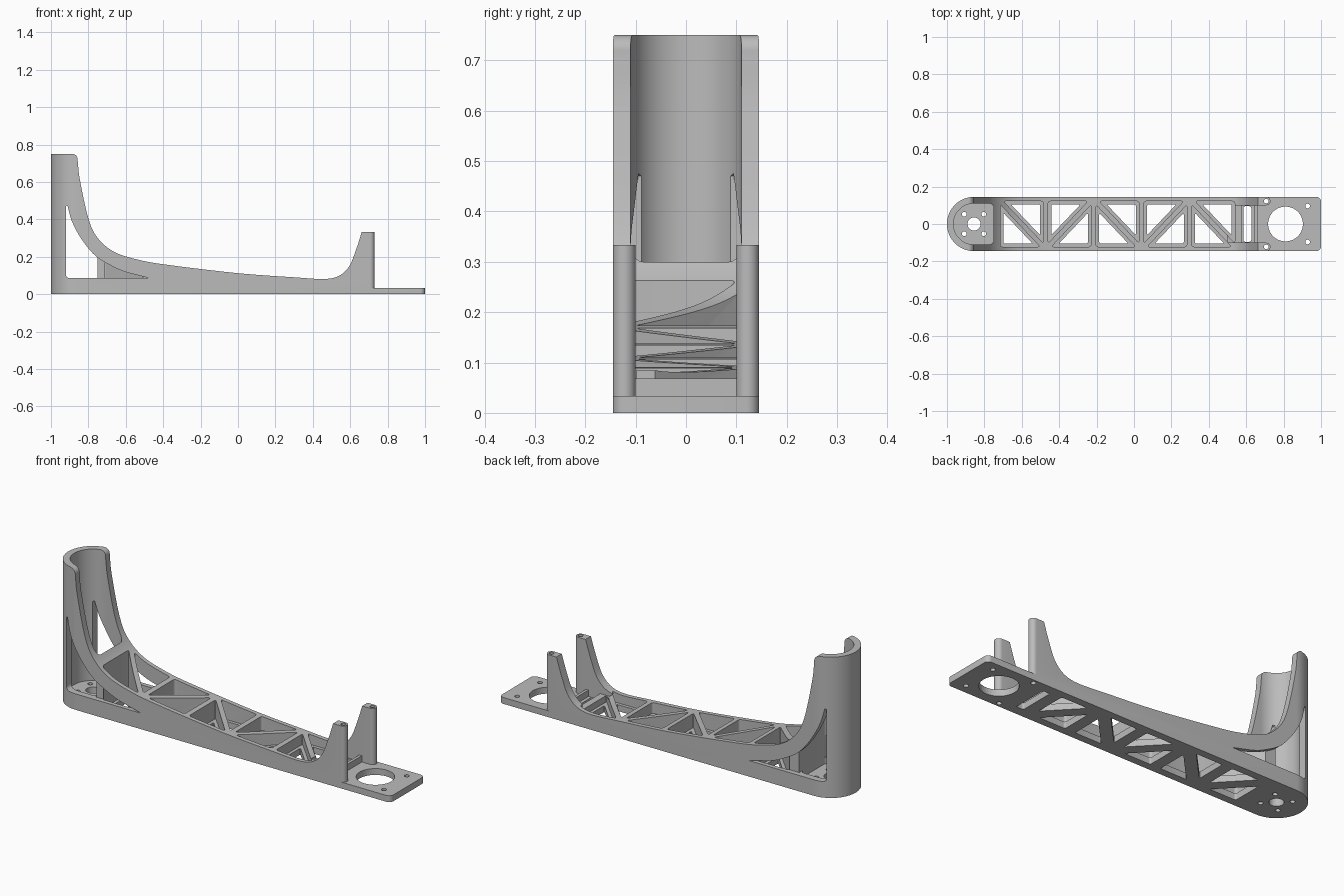
import bpy, bmesh, math
from mathutils import Vector
from mathutils.geometry import interpolate_bezier

cube = bpy.data.objects.get("Cube")
if cube:
    bpy.data.objects.remove(cube, do_unlink=True)

HALF = 0.145          # half width of the arm
TUBE_X = -0.855       # axis of the upright half tube
FLOOR = 0.034         # base plate thickness


def arc(cx, cy, r, a0, a1, n=24):
    return [(cx + r * math.cos(math.radians(a0 + (a1 - a0) * i / n)),
             cy + r * math.sin(math.radians(a0 + (a1 - a0) * i / n))) for i in range(n + 1)]


def circle(cx, cy, r, n=32):
    return arc(cx, cy, r, 0, 360, n)[:-1]


def box(x0, x1, y):
    return [(x0, -y), (x1, -y), (x1, y), (x0, y)]


def rounded(pts, t):
    """Replace each corner with a small curve of tangent length t."""
    out = []
    for i, p in enumerate(pts):
        p = Vector(p)
        a = p + (Vector(pts[i - 1]) - p).normalized() * t
        b = p + (Vector(pts[(i + 1) % len(pts)]) - p).normalized() * t
        out += [tuple(v)[:2] for v in interpolate_bezier(a, a.lerp(p, 0.6), b.lerp(p, 0.6), b, 6)]
    return out


def spline(pts, n=8):
    """Smooth curve through the points."""
    v = [Vector(p) for p in pts]
    v = [2 * v[0] - v[1]] + v + [2 * v[-1] - v[-2]]
    out = []
    for a, b, c, d in zip(v, v[1:], v[2:], v[3:]):
        seg = interpolate_bezier(b, b + (c - a) / 6, c - (d - b) / 6, c, n + 1)
        out += [tuple(p)[:2] for p in seg[:-1]]
    return out + [tuple(v[-2])]


def inset(tri, d):
    """Move the sides of a triangle inwards by d."""
    p = [Vector(q) for q in tri]
    side = [(p[1] - p[2]).length, (p[2] - p[0]).length, (p[0] - p[1]).length]
    per = sum(side)
    centre = sum((q * s for q, s in zip(p, side)), Vector((0, 0))) / per
    e, f = p[1] - p[0], p[2] - p[0]
    r = abs(e.x * f.y - e.y * f.x) / per
    return [tuple(centre + (q - centre) * (r - d) / r) for q in p]


def prism(name, shapes, lo, hi, axis="z"):
    """Extrude plan outlines along z, or side outlines along y."""
    bm = bmesh.new()
    for pts in shapes:
        place = (lambda p, h: (p[0], p[1], h)) if axis == "z" else (lambda p, h: (p[0], h, p[1]))
        face = bm.faces.new([bm.verts.new(place(p, lo)) for p in pts])
        new = bmesh.ops.extrude_face_region(bm, geom=[face])["geom"]
        shift = (0, 0, hi - lo) if axis == "z" else (0, hi - lo, 0)
        bmesh.ops.translate(bm, vec=shift, verts=[g for g in new if isinstance(g, bmesh.types.BMVert)])
    bmesh.ops.recalc_face_normals(bm, faces=bm.faces)
    mesh = bpy.data.meshes.new(name)
    bm.to_mesh(mesh)
    bm.free()
    ob = bpy.data.objects.new(name, mesh)
    bpy.context.collection.objects.link(ob)
    return ob


def combine(body, tool, op="DIFFERENCE"):
    mod = body.modifiers.new(op, "BOOLEAN")
    mod.operation, mod.solver, mod.object = op, "EXACT", tool
    bpy.context.view_layer.update()
    done = bpy.data.meshes.new_from_object(body.evaluated_get(bpy.context.evaluated_depsgraph_get()))
    body.modifiers.clear()
    body.data = done
    bpy.data.objects.remove(tool, do_unlink=True)


def cut(shapes, lo, hi, axis="z"):
    combine(body, prism("cutter", shapes, lo, hi, axis))


# Side silhouette: tall tube, sweeping top edge, posts and end flange
sweep = spline([(-0.857, 0.71), (-0.845, 0.61), (-0.80, 0.405), (-0.75, 0.3), (-0.66, 0.225),
                (-0.525, 0.182), (-0.365, 0.155), (0, 0.112), (0.3, 0.09), (0.46, 0.081),
                (0.54, 0.098), (0.595, 0.15), (0.632, 0.24), (0.662, 0.333)])
profile = ([(-1.1, 0), (-1.1, 0.75)] + arc(-0.887, 0.72, 0.03, 90, 0, 8) + sweep
           + [(0.73, 0.333), (0.73, FLOOR), (1.1, FLOOR), (1.1, 0)])
body = prism("bracket_arm", [profile], -0.3, 0.3, "y")

# Plan outline: round tube end, softened flange corners
plan = (arc(TUBE_X, 0, HALF, 90, 270, 48) + arc(0.975, -HALF + 0.025, 0.025, -90, 0, 6)
        + arc(0.975, HALF - 0.025, 0.025, 0, 90, 6))
combine(body, prism("plan", [plan], -0.1, 1), "INTERSECT")

# Hollow of the upright tube
hollow = (arc(TUBE_X, 0, 0.11, 90, 270, 48) + arc(-0.775, -0.085, 0.025, -90, 0, 6)
          + arc(-0.775, 0.085, 0.025, 0, 90, 6))
cut([hollow], 0.05, 1)

# Opening between the posts, and the step down to the flange
cut([box(0.5, 0.8, 0.1)], 0.068, 1)
cut([box(0.66, 0.8, 0.1)], FLOOR, 0.5)

# Rounded ends of the posts
post_y = 0.1225
for s in (1, -1):
    end = arc(0.707, post_y, 0.0225, -90, 90, 16) + [(0.707, 0.2), (0.8, 0.2), (0.8, 0.08), (0.707, 0.08)]
    cut([[(x, s * y) for x, y in end]], FLOOR, 0.5)

# Truss bays: deep pockets above, smaller holes through the base plate
pockets, holes = [], []
bay, start, edge = 0.256, -0.728, 0.135
for i in range(5):
    x0, x1 = start + i * bay, start + (i + 1) * bay
    s = 1 if i % 2 == 0 else -1
    for tri in ([(x0, s * edge), (x1, s * edge), (x1, -s * edge)],
                [(x0, s * edge), (x0, -s * edge), (x1, -s * edge)]):
        pockets.append(rounded(inset(tri, 0.013), 0.014))
        holes.append(rounded(inset(tri, 0.03), 0.01))
cut(pockets, FLOOR, 1)
cut(holes, -0.1, 0.2)

# Cross slot in front of the posts
cut([box(0.575, 0.645, 0.1)], FLOOR, 0.3)
cut([rounded(box(0.585, 0.627, 0.095), 0.01)], -0.1, 0.3)

# Side windows in the tube and the arm walls
edge_curve = spline([(-0.912, 0.475), (-0.89, 0.395), (-0.85, 0.315), (-0.80, 0.245), (-0.75, 0.195),
                     (-0.68, 0.153), (-0.605, 0.12), (-0.47, 0.085)])
left_side = arc(-0.9, 0.105, 0.02, 270, 180, 6) + [(-0.92, 0.47)]
window = left_side + edge_curve
near_tube = left_side + [p for p in edge_curve if p[0] <= -0.7499] + [(-0.75, 0.085)]
for s in (1, -1):
    cut([window], s * 0.118, s * 0.3, "y")
    cut([near_tube], s * 0.088, s * 0.3, "y")

# Bolt and cable holes
bolts = [circle(0.707, s * post_y, 0.0125) for s in (1, -1)]
bolts += [circle(0.928, s * 0.096, 0.0125) for s in (1, -1)]
bolts += [circle(0.81, 0, 0.093, 64), circle(TUBE_X, 0, 0.035)]
bolts += [circle(*p, 0.0125) for p in arc(TUBE_X, 0, 0.074, 45, 315, 3)]
cut(bolts, -0.1, 0.9)

# Single grey finish
grey = bpy.data.materials.new("grey_plastic")
grey.use_nodes = True
colour = (0.5, 0.5, 0.5, 1)
grey.diffuse_color = colour
grey.node_tree.nodes["Principled BSDF"].inputs["Base Color"].default_value = colour
body.data.materials.clear()
body.data.materials.append(grey)

bpy.ops.object.select_all(action="DESELECT")
body.select_set(True)
bpy.context.view_layer.objects.active = body
bpy.ops.object.shade_smooth_by_angle(angle=math.radians(30))
